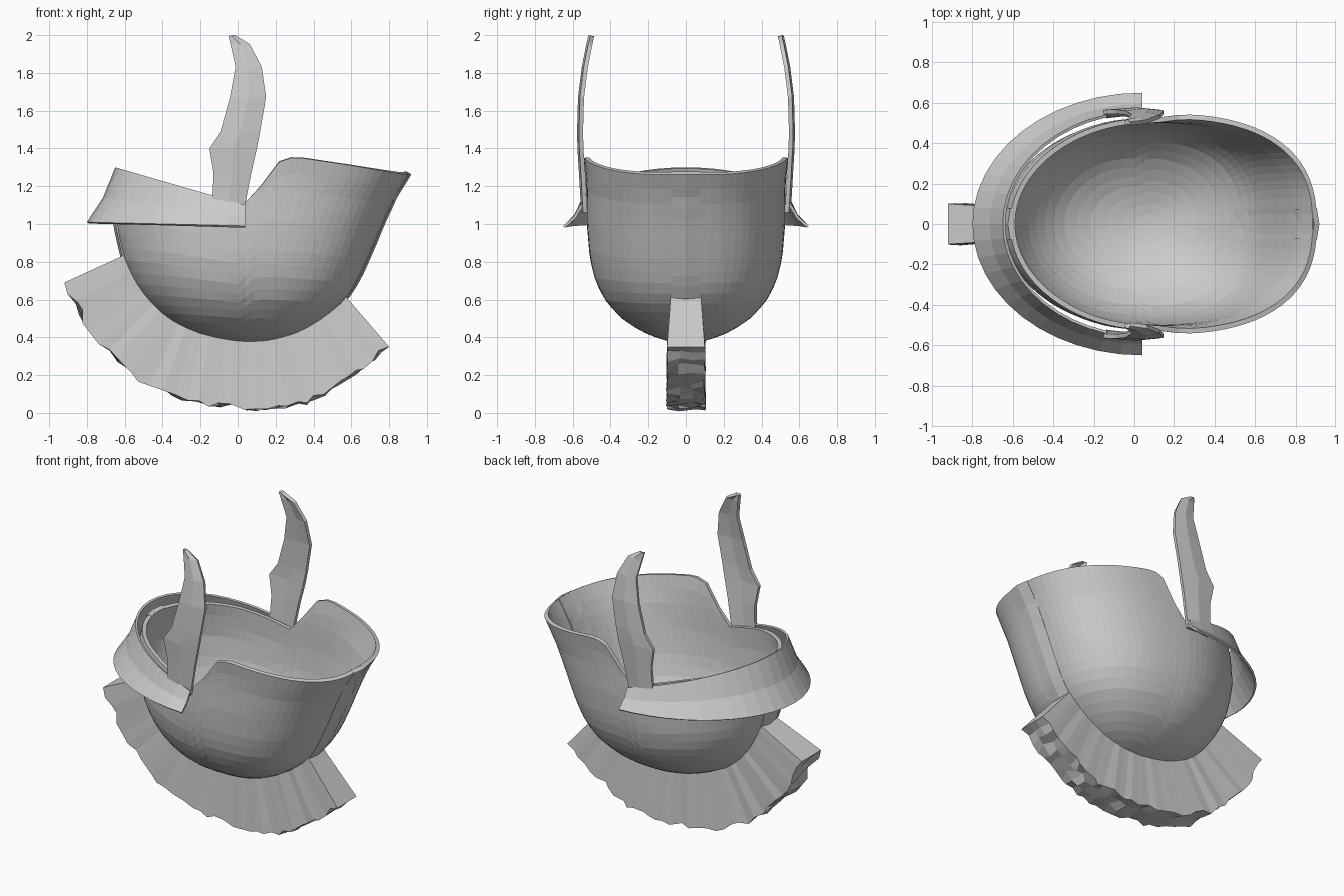
import bpy, bmesh, math, random

if "Cube" in bpy.data.objects:
    bpy.data.objects.remove(bpy.data.objects["Cube"])

random.seed(4)


def interp(table, k):
    """Piecewise-linear lookup in rows (key, value...)."""
    k = min(max(k, table[0][0]), table[-1][0])
    for a, b in zip(table, table[1:]):
        if k <= b[0]:
            f = (k - a[0]) / (b[0] - a[0])
            return [p + (q - p) * f for p, q in zip(a[1:], b[1:])]


def grid(name, rows, wrap=False, caps=False, thickness=0, offset=-1):
    """Skin rows of points; optionally close around, cap ends, thicken."""
    bm = bmesh.new()
    vs = [[bm.verts.new(p) for p in r] for r in rows]
    n = len(rows[0])
    for a, b in zip(vs, vs[1:]):
        for j in range(n if wrap else n - 1):
            k = (j + 1) % n
            bm.faces.new((a[j], a[k], b[k], b[j]))
    if caps:
        bm.faces.new(vs[0][::-1])
        bm.faces.new(vs[-1])
    bmesh.ops.remove_doubles(bm, verts=bm.verts, dist=1e-5)
    if caps:
        bmesh.ops.recalc_face_normals(bm, faces=bm.faces)
    me = bpy.data.meshes.new(name)
    bm.to_mesh(me)
    bm.free()
    ob = bpy.data.objects.new(name, me)
    bpy.context.collection.objects.link(ob)
    if thickness:
        m = ob.modifiers.new("thickness", "SOLIDIFY")
        m.thickness, m.offset = thickness, offset
    return ob


# Bowl: left x, right x and half width at each height
BASE = 0.37
sections = [(0.37, .07, .07, 0), (0.39, -.1, .21, .13), (0.42, -.22, .31, .21),
            (0.5, -.38, .45, .34), (0.6, -.485, .57, .43), (0.7, -.555, .635, .48),
            (0.82, -.61, .69, .51), (1.0, -.65, .765, .525), (1.15, -.64, .835, .525),
            (1.26, -.61, .905, .53), (1.36, -.6, .93, .545)]
sections = [(math.sqrt(r[0] - BASE), *r[1:]) for r in sections]
rim = [(-.63, 1.25), (-.3, 1.19), (.03, 1.1), (.1, 1.17), (.17, 1.27),
       (.22, 1.33), (.3, 1.355), (.6, 1.31), (.88, 1.262)]


def section(z):
    return interp(sections, math.sqrt(max(z - BASE, 0)))


def bowl_point(a, z):
    xl, xr, w = section(z)
    c = math.cos(a)
    n = 2.5 if c > 0 else 2.0
    y = w * max(1 - abs(c) ** n, 0) ** (1 / n)
    return ((xl + xr) / 2 + (xr - xl) / 2 * c, math.copysign(y, math.sin(a)), z)


SEG, RINGS = 80, 18
angles = [2 * math.pi * i / SEG for i in range(SEG)]
tops = []
for a in angles:
    z = 1.2
    for _ in range(4):
        z = interp(rim, bowl_point(a, z)[0])[0]
    tops.append(z)
rows = [[bowl_point(a, BASE + (t - BASE) * (1 - math.cos(math.pi / 2 * i / RINGS)))
         for a, t in zip(angles, tops)] for i in range(RINGS + 1)]
grid("bowl_shell", rows, wrap=True, thickness=0.025)

# Raised centre strips at both ends of the bowl
for name, side, z0, z1 in (("centre_strip_right", 1, .55, 1.263),
                           ("centre_strip_left", -1, .78, 1.25)):
    rows = []
    for i in range(13):
        z = z0 + (z1 - z0) * i / 12
        x = section(z)[1 if side > 0 else 0] + side * 0.012
        rows.append([(x - side * 2 * y * y, side * y, z) for y in (-.078, 0, .078)])
    grid(name, rows, thickness=0.03)

# Crest: ragged-edged fin under the bowl
inner = [(-.61, .82), (-.5, .63), (-.35, .48), (-.15, .4),
         (.07, .375), (.25, .4), (.42, .48), (.57, .605)]
outer = [(-.92, .69), (-.78, .43), (-.52, .18), (-.22, .055),
         (.1, .022), (.36, .05), (.58, .18), (.8, .35)]
inner = [(i, *p) for i, p in enumerate(inner)]
outer = [(i, *p) for i, p in enumerate(outer)]
rows = []
STEPS = 35
for i in range(STEPS + 1):
    t = 7 * i / STEPS
    (ix, iz), (ox, oz) = interp(inner, t), interp(outer, t)
    r = 0.0 if i in (0, STEPS) else 0.016
    iz += 0.012
    row = [(ix, -.08, iz)]
    for y in (-.1, -.035, .035, .1):
        row.append((ox + random.uniform(-r, r), y + random.uniform(-.4, .4) * r,
                    max(oz + random.uniform(-r, r), 0)))
    row.append((ix, .08, iz))
    rows.append(row)
grid("crest", rows, wrap=True, caps=True)

# Flared brow band round the left half
rows = []
for ax, ay, za, zb in ((.84, .65, .99, .02), (.755, .595, 1.04, .1), (.69, .56, 1.1, .2)):
    row = []
    for i in range(25):
        a = math.pi / 2 + math.pi * i / 24
        c = -math.cos(a)
        row.append((.04 - ax * c, ay * math.sin(a), za + zb * c))
    rows.append(row)
grid("brow_band", rows, thickness=0.014)

# Cheek guards: left x, right x, height, y of mid-thickness
outline = [(-.14, .03, 1.06, .54), (-.13, .07, 1.27, .552), (-.152, .1, 1.4, .56),
           (-.09, .117, 1.49, .562), (-.04, .148, 1.67, .557), (-.01, .125, 1.83, .537),
           (-.035, .06, 1.95, .513), (-.045, -.02, 1.995, .503)]
rows = [[(l, y - .006, z), ((l + r) / 2, y + .004, z), (r, y - .006, z)]
        for l, r, z, y in outline]
guard = grid("cheek_guards", rows, thickness=0.022, offset=0)
m = guard.modifiers.new("mirror", "MIRROR")
m.use_axis = (False, True, False)
